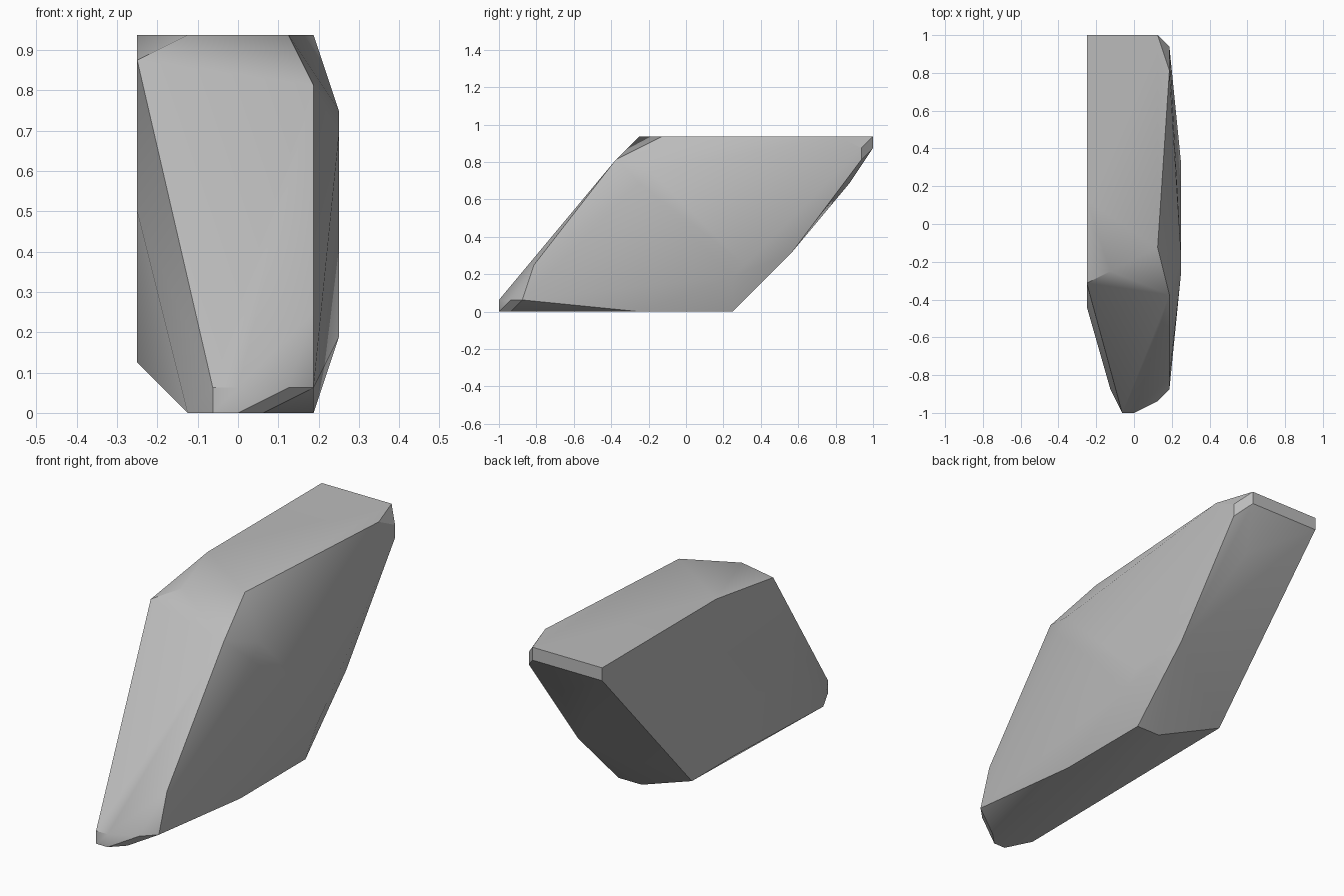
import bpy
import bmesh
import math

default_cube = bpy.data.objects.get("Cube")
if default_cube:
    bpy.data.objects.remove(default_cube, do_unlink=True)

# Stone colour
stone = bpy.data.materials.new("stone_grey")
stone.use_nodes = True
grey = (0.5, 0.5, 0.5, 1.0)
stone.diffuse_color = grey
shader = next(n for n in stone.node_tree.nodes if n.type == "BSDF_PRINCIPLED")
shader.inputs["Base Color"].default_value = grey
shader.inputs["Roughness"].default_value = 0.9

# Corner points (y, z) on slices across the boulder, in steps of a sixteenth
STEP = 1 / 16
left_side = [(16, 15), (16, 14), (2, 15), (-5, 14), (-7, 8), (0, 2), (5, 2)]
left_bevel = [(-4, 15), (-14, 0)]
toe = [(-16, 1), (-16, 0)]
underside = [(-15, 0), (4, 0), (14, 11)]
right_bevel = [(16, 15), (16, 14), (-2, 15), (-15, 1), (-14, 2)]
right_rim = [(13, 15), (15, 14), (15, 13), (9, 5), (4, 0),
             (-4, 0), (-14, 1), (-13, 4), (-6, 13)]
right_side = [(-3, 12), (-4, 11), (4, 3), (5, 4)]
slices = [(-4, left_side), (-2, left_bevel), (-1, toe), (0, toe),
          (1, underside), (2, right_bevel), (3, right_rim), (4, right_side)]

# Wrap the corners in a faceted skin
bm = bmesh.new()
for x, corners in slices:
    for y, z in corners:
        bm.verts.new((x * STEP, y * STEP, z * STEP))
bmesh.ops.convex_hull(bm, input=bm.verts[:])
loose = [v for v in bm.verts if not v.link_faces]
bmesh.ops.delete(bm, geom=loose, context="VERTS")
bmesh.ops.dissolve_limit(bm, angle_limit=math.radians(0.5),
                         verts=bm.verts[:], edges=bm.edges[:])
bmesh.ops.recalc_face_normals(bm, faces=bm.faces[:])

mesh = bpy.data.meshes.new("boulder")
bm.to_mesh(mesh)
bm.free()
mesh.materials.append(stone)
boulder = bpy.data.objects.new("boulder", mesh)
bpy.context.collection.objects.link(boulder)

# Soft shading across the gentle facets, crisp along the hard ridges
bpy.ops.object.select_all(action="DESELECT")
boulder.select_set(True)
bpy.context.view_layer.objects.active = boulder
bpy.ops.object.shade_smooth_by_angle(angle=math.radians(30))
